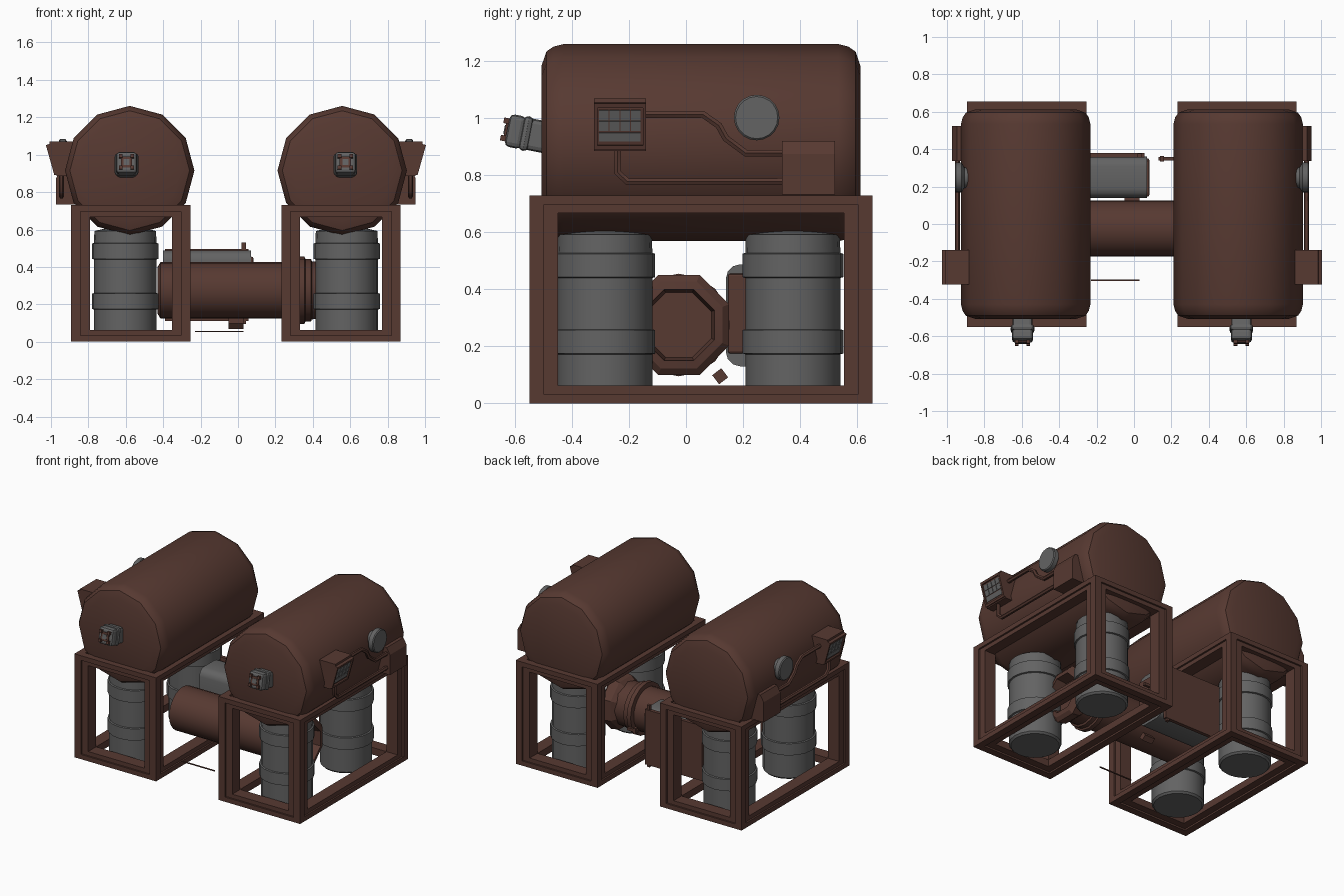
import bpy, bmesh, math
from mathutils import Matrix, Vector

if "Cube" in bpy.data.objects:
    bpy.data.objects.remove(bpy.data.objects["Cube"])


def material(name, rgb):
    m = bpy.data.materials.new(name)
    m.diffuse_color = (*rgb, 1)
    m.use_nodes = True
    m.node_tree.nodes["Principled BSDF"].inputs["Base Color"].default_value = m.diffuse_color
    return m


BROWN = material("rust brown", (0.095, 0.041, 0.031))
GREY = material("steel grey", (0.125, 0.125, 0.125))
MID = -0.011          # mirror plane between the two tank units


def finish(name, bm, mat, smooth=None):
    bmesh.ops.remove_doubles(bm, verts=bm.verts, dist=0.0005)
    bmesh.ops.recalc_face_normals(bm, faces=bm.faces)
    me = bpy.data.meshes.new(name)
    bm.to_mesh(me)
    bm.free()
    me.materials.append(mat)
    if smooth:
        me.polygons.foreach_set("use_smooth", [True] * len(me.polygons))
        me.set_sharp_from_angle(angle=math.radians(smooth))
    ob = bpy.data.objects.new(name, me)
    bpy.context.collection.objects.link(ob)
    return ob


def add_box(bm, lo, hi, bevel=0, mat=None):
    lo, hi = Vector(lo), Vector(hi)
    t = Matrix.Translation((lo + hi) / 2) @ Matrix.Diagonal((*(hi - lo), 1))
    vs = bmesh.ops.create_cube(bm, size=1, matrix=t)["verts"]
    if bevel:
        es = list({e for v in vs for e in v.link_edges})
        bmesh.ops.bevel(bm, geom=es, offset=bevel, segments=2, profile=0.5, affect='EDGES')


def boxes(name, mat, items, bevel=0, turn=None):
    bm = bmesh.new()
    for lo, hi in items:
        add_box(bm, lo, hi, bevel)
    if turn:
        bm.transform(turn)
    return finish(name, bm, mat)


def lathe(name, mat, axis, centre, profile, n=16, phase=0, smooth=35):
    """Turn (position, radius) points about the x, y or z axis."""
    bm = bmesh.new()
    rings = []
    for t, r in profile:
        ring = []
        for i in range(n):
            a = 2 * math.pi * i / n + phase
            u, w = r * math.cos(a), r * math.sin(a)
            p = {'x': (t, u, w), 'y': (u, t, w), 'z': (u, w, t)}[axis]
            ring.append(bm.verts.new(Vector(p) + Vector(centre)))
        rings.append(ring)
    for a, b in zip(rings, rings[1:]):
        for i in range(n):
            j = (i + 1) % n
            bm.faces.new((a[i], a[j], b[j], b[i]))
    bm.faces.new(rings[0])
    bm.faces.new(rings[-1])
    return finish(name, bm, mat, smooth)


def prism(name, mat, points, y0, y1):
    """Extrude an (x, z) outline along y."""
    bm = bmesh.new()
    a = [bm.verts.new((x, y0, z)) for x, z in points]
    b = [bm.verts.new((x, y1, z)) for x, z in points]
    bm.faces.new(a)
    bm.faces.new(b)
    for i in range(len(a)):
        j = (i + 1) % len(a)
        bm.faces.new((a[i], a[j], b[j], b[i]))
    return finish(name, bm, mat)


def pipe(name, mat, points, radius):
    cu = bpy.data.curves.new(name, 'CURVE')
    cu.dimensions = '3D'
    cu.bevel_depth, cu.bevel_resolution = radius, 1
    sp = cu.splines.new('POLY')
    sp.points.add(len(points) - 1)
    for p, co in zip(sp.points, points):
        p.co = (*co, 1)
    tmp = bpy.data.objects.new(name + "_path", cu)
    bpy.context.collection.objects.link(tmp)
    me = bpy.data.meshes.new_from_object(tmp.evaluated_get(bpy.context.evaluated_depsgraph_get()))
    bpy.data.objects.remove(tmp)
    bm = bmesh.new()
    bm.from_mesh(me)
    return finish(name, bm, mat, 50)


def cage(lo, hi, t):
    """The twelve bars of an open box frame, with bar sizes t."""
    out = []
    for ax in range(3):
        b, c = [k for k in range(3) if k != ax]
        for sb in (0, 1):
            for sc in (0, 1):
                p, q = list(lo), list(hi)
                for k, s in ((b, sb), (c, sc)):
                    if s:
                        p[k] = hi[k] - t[k]
                    else:
                        q[k] = lo[k] + t[k]
                out.append((p, q))
    return out


unit = []
# Tank with rounded ends
CX = 0.557
unit.append(lathe("tank", BROWN, 'y', (CX, 0, 0.915),
                  [(-0.507, 0.27), (-0.49, 0.32), (-0.465, 0.337), (-0.43, 0.346),
                   (0.535, 0.346), (0.57, 0.337), (0.595, 0.32), (0.612, 0.27)], 12))
# Stand: outer bars with a stepped inner edge
unit.append(boxes("stand_outer", BROWN, cage((0.232, -0.55, 0), (0.87, 0.655, 0.73), (0.05, 0.05, 0.033))))
unit.append(boxes("stand_inner", BROWN, cage((0.244, -0.538, 0.012), (0.858, 0.643, 0.718), (0.088, 0.088, 0.05))))
# Upright canisters with bands
for k, y in (("front", -0.285), ("rear", 0.375)):
    unit.append(lathe(k + "_canister", GREY, 'z', (0.581, y, 0),
                      [(0, 0.155), (0.012, 0.167), (0.172, 0.167), (0.175, 0.177), (0.257, 0.177), (0.26, 0.167),
                       (0.44, 0.167), (0.443, 0.177), (0.525, 0.177), (0.528, 0.167), (0.592, 0.165), (0.63, 0.001)], 20))
# Tilted nozzle on the tank front
NX = 0.574
tilt = Matrix.Translation((NX, -0.5, 0.935)) @ Matrix.Rotation(math.radians(-11), 4, 'X')
unit.append(boxes("nozzle", GREY, [((-0.054, -0.085, -0.056), (0.054, 0.08, 0.056)),
                                   ((-0.063, -0.08, -0.062), (0.063, -0.045, 0.062)),
                                   ((-0.056, -0.13, -0.058), (0.056, -0.07, 0.058))], 0.017, tilt))
unit.append(boxes("nozzle_plate", BROWN, [((-0.03, -0.138, -0.03), (0.03, -0.12, 0.03))]
                  + [((sx * 0.031 - 0.01, -0.148, sz * 0.031 - 0.01), (sx * 0.031 + 0.01, -0.12, sz * 0.031 + 0.01))
                     for sx in (-1, 1) for sz in (-1, 1)], 0, tilt))
unit.append(boxes("nozzle_socket", GREY, [((-0.016, -0.141, -0.016), (0.016, -0.13, 0.016))], 0, tilt))
# Control box: sloped face, rim, keys
unit.append(prism("control_box", BROWN, [(0.84, 0.885), (0.948, 0.885), (0.99, 1.035), (0.985, 1.07), (0.84, 1.07)],
                  -0.323, -0.14))
slope = Matrix.Translation((0.969, -0.2315, 0.96)) @ Matrix.Rotation(math.atan2(0.042, 0.15), 4, 'Y')
unit.append(boxes("control_rim", BROWN, [((-0.01, -0.09, 0.082), (0.01, 0.09, 0.098)), ((-0.01, -0.09, -0.07), (0.01, 0.09, -0.055)),
                                         ((-0.01, -0.0915, -0.07), (0.01, -0.08, 0.098)), ((-0.01, 0.08, -0.07), (0.01, 0.0915, 0.098))],
                  0, slope))
keys = [((-0.005, -0.074 + i * 0.0375, -0.004 + j * 0.04), (0.004, -0.04 + i * 0.0375, 0.032 + j * 0.04))
        for i in range(4) for j in range(2)]
keys.append(((-0.005, -0.074, -0.042), (0.004, 0.0725, -0.01)))
unit.append(boxes("control_keys", GREY, keys, 0, slope))
# Junction box with sloped top, and two pipes
unit.append(prism("junction_box", BROWN, [(0.8, 0.733), (0.95, 0.733), (0.95, 0.875), (0.925, 0.92), (0.8, 0.92)], 0.337, 0.523))
PX = 0.922
unit.append(pipe("upper_pipe", BROWN, [(PX, y, z) for y, z in (
    (-0.15, 1.014), (0.06, 1.014), (0.115, 0.975), (0.14, 0.93), (0.21, 0.878), (0.35, 0.878))], 0.014))
unit.append(pipe("lower_pipe", BROWN, [(PX, y, z) for y, z in (
    (-0.24, 0.9), (-0.24, 0.81), (-0.205, 0.778), (0.35, 0.778))], 0.014))
# Side gauge
unit.append(lathe("side_gauge", GREY, 'x', (0, 0.248, 1.003),
                  [(0.84, 0.05), (0.885, 0.055), (0.9, 0.08), (0.93, 0.08), (0.936, 0.074)], 20))

# Mirror the whole unit to the left
flip = Matrix.Translation((2 * MID, 0, 0)) @ Matrix.Diagonal((-1, 1, 1, 1))
for ob in unit:
    me = ob.data.copy()
    me.transform(flip)
    me.flip_normals()
    bpy.context.collection.objects.link(bpy.data.objects.new("left_" + ob.name, me))
    ob.name = "right_" + ob.name

# Horizontal drum between the stands, with collars and an open mouth
drum = (0, -0.025, 0.275)
lathe("drum", BROWN, 'x', drum, [(-0.43, 0.125), (-0.415, 0.15), (0.34, 0.15)], 24)
lathe("drum_collars", BROWN, 'x', drum, [(0.32, 0.15), (0.325, 0.18), (0.355, 0.18), (0.36, 0.168), (0.39, 0.168),
                                        (0.395, 0.155), (0.5, 0.15)], 16)
lathe("drum_mouth", BROWN, 'x', drum, [(0.45, 0.145), (0.49, 0.18), (0.55, 0.19), (0.57, 0.165), (0.575, 0.135),
                                      (0.48, 0.12)], 8, math.pi / 8, 20)
# Grey side housing with brown end cap and rear plate
bm = bmesh.new()
add_box(bm, (-0.4, 0.14, 0.13), (0.07, 0.36, 0.488))
es = [e for e in bm.edges if abs(e.verts[0].co.x - e.verts[1].co.x) > 0.1]
bmesh.ops.bevel(bm, geom=es, offset=0.05, segments=3, profile=0.5, affect='EDGES')
finish("side_housing", bm, GREY, 35)
boxes("housing_cap", BROWN, [((0.065, 0.147, 0.175), (0.082, 0.35, 0.455))], 0.008)
boxes("housing_rear_plate", BROWN, [((-0.39, 0.355, 0.11), (0.055, 0.38, 0.497))])
# Rod, lever and small fittings
boxes("plate_rod", BROWN, [((0.02, 0.355, 0.095), (0.042, 0.377, 0.53))])
boxes("lever", BROWN, [((0.13, 0.34, 0.3), (0.21, 0.358, 0.32)), ((0.14, 0.335, 0.29), (0.16, 0.363, 0.33))])
boxes("loose_bar", BROWN, [((-0.23, -0.305, 0.052), (0.03, -0.297, 0.058))])
boxes("small_fitting", BROWN, [((-0.05, -0.02, -0.02), (0.03, 0.02, 0.02))], 0,
      Matrix.Translation((0, 0.12, 0.095)) @ Matrix.Rotation(0.65, 4, 'X'))
